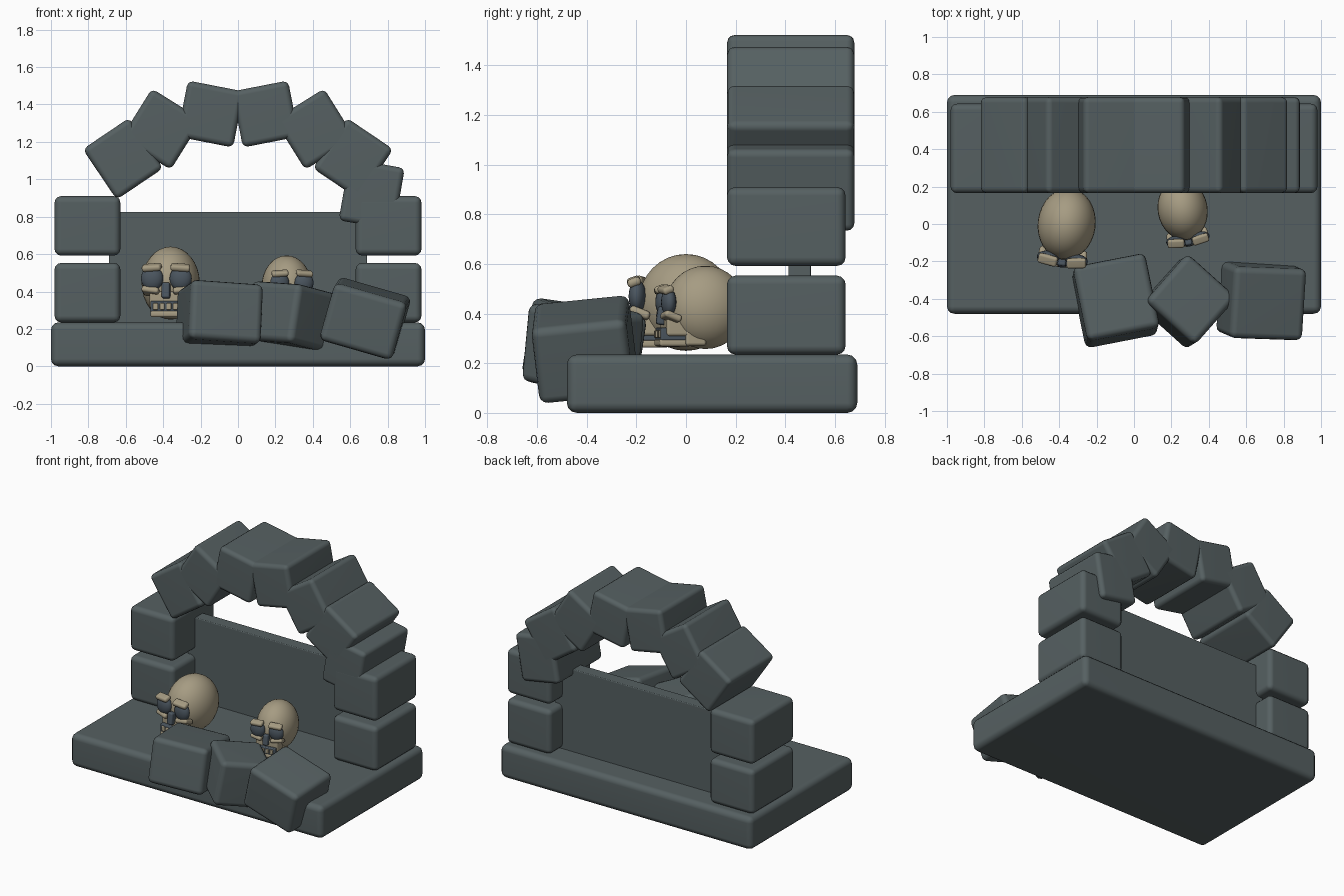
import bpy, bmesh
from math import radians
from mathutils import Matrix, Vector, Euler

if "Cube" in bpy.data.objects:
    bpy.data.objects.remove(bpy.data.objects["Cube"])


def material(name, color):
    m = bpy.data.materials.new(name)
    m.diffuse_color = (*color, 1)
    m.use_nodes = True
    m.node_tree.nodes["Principled BSDF"].inputs["Base Color"].default_value = m.diffuse_color
    return m


STONE = material("slate_stone", (0.092, 0.117, 0.121))
BONE = material("old_bone", (0.38, 0.33, 0.225))
SOCKET = material("dark_socket", (0.07, 0.092, 0.115))


def finish(bm, name, mat, matrix):
    """Turn a bmesh into a smooth shaded object."""
    bm.transform(matrix)
    mesh = bpy.data.meshes.new(name)
    bm.to_mesh(mesh)
    bm.free()
    mesh.materials.append(mat)
    ob = bpy.data.objects.new(name, mesh)
    bpy.context.collection.objects.link(ob)
    bpy.ops.object.select_all(action='DESELECT')
    ob.select_set(True)
    bpy.context.view_layer.objects.active = ob
    bpy.ops.object.shade_smooth_by_angle(angle=radians(40))
    return ob


def block(name, center, size, rot=(0, 0, 0), bevel=0.035, mat=STONE, parent=Matrix()):
    """Box with rounded edges; rotation in degrees."""
    bm = bmesh.new()
    bmesh.ops.create_cube(bm, size=1)
    bmesh.ops.scale(bm, vec=size, verts=bm.verts)
    bmesh.ops.bevel(bm, geom=bm.edges[:], offset=bevel, segments=3,
                    profile=0.5, affect='EDGES')
    turn = Euler([radians(a) for a in rot]).to_matrix().to_4x4()
    ob = finish(bm, name, mat, parent @ Matrix.Translation(center) @ turn)
    ob.modifiers.new("flat_sides", 'WEIGHTED_NORMAL').keep_sharp = True
    return ob


def ball(name, center, radii, mat, parent, segments=32):
    bm = bmesh.new()
    bmesh.ops.create_uvsphere(bm, u_segments=segments, v_segments=segments // 2, radius=1)
    scale = Matrix.Diagonal(Vector((*radii, 1)))
    return finish(bm, name, mat, parent @ Matrix.Translation(center) @ scale)


# Base slab and back wall
block("base_slab", (0, 0.105, 0.1175), (2, 1.17, 0.235), bevel=0.04)
block("back_wall", (0, 0.458, 0.515), (1.38, 0.09, 0.62), bevel=0.006)

# Pillars
for side, label in ((-1, "left"), (1, "right")):
    block(f"{label}_pillar_lower", (side * 0.805, 0.404, 0.394), (0.352, 0.478, 0.318))
    block(f"{label}_pillar_upper", (side * 0.805, 0.404, 0.751), (0.352, 0.478, 0.318))

# Arch stones, mirrored, plus one loose stone on the right
for side, label in ((-1, "left"), (1, "right")):
    for i, (x, z, w, h, a) in enumerate([(0.615, 1.11, 0.30, 0.325, -34),
                                         (0.41, 1.268, 0.315, 0.315, 32),
                                         (0.147, 1.349, 0.305, 0.305, 11)]):
        # positive angle tips the outer end upward
        block(f"{label}_arch_stone_{i + 1}", (side * x, 0.422, z), (w, 0.512, h),
              rot=(0, -side * a, 0), bevel=0.03)
block("right_arch_springer", (0.715, 0.422, 0.92), (0.30, 0.512, 0.335),
      rot=(0, 10, 0), bevel=0.03)

# Fallen rubble
block("rubble_left", (-0.10, -0.41, 0.268), (0.395, 0.41, 0.32), rot=(-8, 4, 11))
block("rubble_middle", (0.285, -0.415, 0.265), (0.355, 0.345, 0.32), rot=(-10, 3, -42))
block("rubble_right", (0.68, -0.41, 0.256), (0.405, 0.385, 0.32), rot=(6, 16, -2))


def skull(label, place, scale, yaw):
    """Skull built around the centre of its cranium, face toward -y."""
    p = (Matrix.Translation(place) @ Matrix.Rotation(radians(yaw), 4, 'Z')
         @ Matrix.Scale(scale, 4))
    ball(f"{label}_cranium", (0, 0, 0), (0.155, 0.192, 0.195), BONE, p)
    for s, side in ((-1, "left"), (1, "right")):
        n = f"{label}_{side}"
        ball(f"{n}_eye_socket", (s * 0.077, -0.188, 0.025), (0.06, 0.035, 0.065),
             SOCKET, p, 20)
        block(f"{n}_brow", (s * 0.077, -0.202, 0.084), (0.105, 0.055, 0.034),
              (20, s * 4, s * 8), 0.014, BONE, p)
        block(f"{n}_cheek", (s * 0.083, -0.178, -0.045), (0.095, 0.085, 0.034),
              (-22, s * -8, s * 8), 0.014, BONE, p)
    # Nose, jaws and teeth
    block(f"{label}_nose", (0, -0.205, -0.04), (0.045, 0.05, 0.085), (-8, 0, 0),
          0.012, SOCKET, p)
    block(f"{label}_upper_jaw", (0, -0.13, -0.09), (0.185, 0.14, 0.09), (0, 0, 0),
          0.015, BONE, p)
    block(f"{label}_mouth", (0, -0.16, -0.125), (0.165, 0.13, 0.06), (0, 0, 0),
          0.008, SOCKET, p)
    block(f"{label}_lower_jaw", (0, -0.155, -0.165), (0.165, 0.15, 0.035), (0, 0, 0),
          0.012, BONE, p)
    block(f"{label}_jaw_back", (0, -0.06, -0.11), (0.19, 0.10, 0.14), (0, 0, 0),
          0.015, BONE, p)
    for i in range(4):
        block(f"{label}_tooth_{i + 1}", (-0.054 + i * 0.036, -0.222, -0.125),
              (0.027, 0.022, 0.036), (0, 0, 0), 0.006, BONE, p)


skull("large_skull", (-0.36, 0.0, 0.445), 1.0, -7)
skull("small_skull", (0.26, 0.078, 0.425), 0.86, 10)
